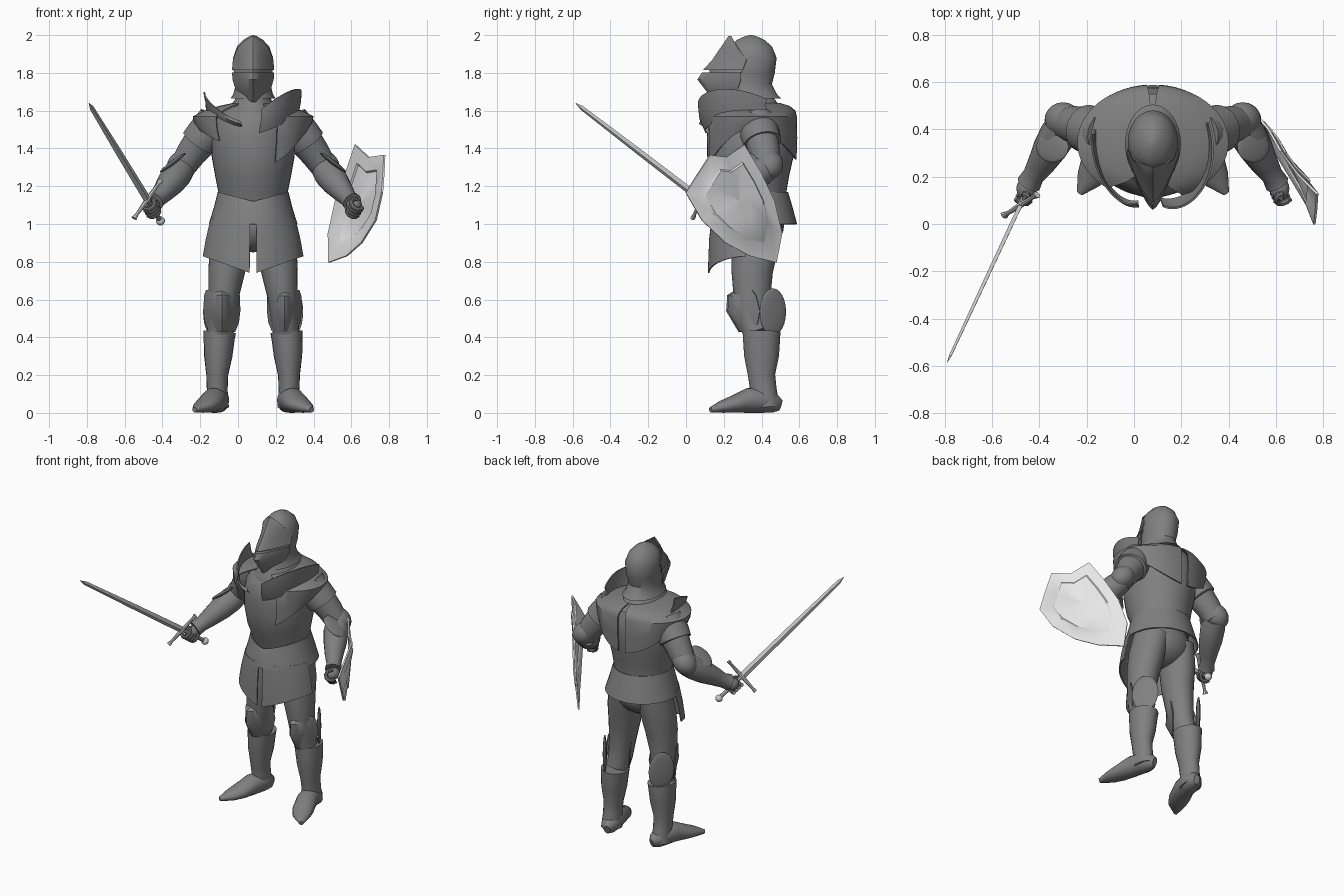
import bpy, bmesh
from math import sin, cos, pi, radians
from mathutils import Vector, Matrix
from mathutils.geometry import interpolate_bezier

if "Cube" in bpy.data.objects:
    bpy.data.objects.remove(bpy.data.objects["Cube"])

CX = 0.08      # the body is symmetric about this x
SIDES = {"left": 1, "right": -1}
parts = []


def material(name, v):
    m = bpy.data.materials.new(name)
    m.use_nodes = True
    m.diffuse_color = (v, v, v, 1)
    m.node_tree.nodes["Principled BSDF"].inputs["Base Color"].default_value = (v, v, v, 1)
    return m


ARMOUR = material("dark steel", 0.215)
BLADE = material("bright steel", 0.6)
SHIELD = material("pale steel", 0.8)


def finish(name, bm, mat, thick=0):
    bmesh.ops.recalc_face_normals(bm, faces=bm.faces)
    if thick:
        bmesh.ops.solidify(bm, geom=bm.faces[:], thickness=thick)
    me = bpy.data.meshes.new(name)
    bm.to_mesh(me)
    bm.free()
    me.materials.append(mat)
    ob = bpy.data.objects.new(name, me)
    bpy.context.collection.objects.link(ob)
    parts.append(ob)


def grid(name, rows, mat=ARMOUR, closed=False, caps=False, thick=0):
    """Skin rows of points; closed joins each row into a loop."""
    bm = bmesh.new()
    vs = [[bm.verts.new(p) for p in r] for r in rows]
    n = len(rows[0])
    for a, b in zip(vs, vs[1:]):
        for i in range(n if closed else n - 1):
            j = (i + 1) % n
            bm.faces.new((a[i], a[j], b[j], b[i]))
    if caps:
        bm.faces.new(vs[0])
        bm.faces.new(vs[-1])
    finish(name, bm, mat, thick)


def tube(name, pts, radii, ref, mat=ARMOUR, n=20):
    """Loft of ellipses along a path; radii are (sideways, along ref)."""
    pts = [Vector(p) for p in pts]
    rows = []
    for i, (p, (ra, rb)) in enumerate(zip(pts, radii)):
        t = (pts[min(i + 1, len(pts) - 1)] - pts[max(i - 1, 0)]).normalized()
        up = Vector(ref)
        up = (up - t * up.dot(t)).normalized()
        side = t.cross(up)
        rows.append([p + side * ra * cos(k * 2 * pi / n) + up * rb * sin(k * 2 * pi / n)
                     for k in range(n)])
    grid(name, rows, mat, closed=True, caps=True)


def arc(z, rx, yf, yb, a0=0, a1=360, n=40, hem=None):
    """Ellipse row around the body, angle measured from the front."""
    row = []
    full = abs(a1 - a0) >= 360
    for k in range(n):
        a = radians(a0 + (a1 - a0) * k / (n if full else n - 1))
        row.append((CX + rx * sin(a), (yf + yb) / 2 - (yb - yf) / 2 * cos(a),
                    hem(a) if hem else z))
    return row


def loft(name, rings):
    grid(name, [arc(*r) for r in rings], closed=True, caps=True)


def ridged(name, rings, x0, n=25, p=1.45):
    """Half shell with a ridge down its front; rings are (z, rx, front y, back y)."""
    rows = []
    for z, rx, yf, yb in rings:
        ss = [sin(pi * (k / (n - 1) - 0.5)) for k in range(n)]
        rows.append([(x0 + rx * s, yb + (yf - yb) * (1 - abs(s) ** p), z) for s in ss])
    grid(name, rows, thick=0.006)


def ball(name, c, r, normal=(0, 0, 1), mat=ARMOUR):
    bm = bmesh.new()
    rot = Vector(normal).to_track_quat('Z', 'Y').to_matrix().to_4x4()
    bmesh.ops.create_uvsphere(bm, u_segments=24, v_segments=14, radius=1,
                              matrix=Matrix.Translation(c) @ rot @ Matrix.Diagonal((*r, 1)))
    finish(name, bm, mat)


def mir(s, pts):
    return [Vector((CX + s * x, y, z)) for x, y, z in pts]


# Helmet with flared tail, and ridged visor with a recessed eye slit
loft("helmet", [(1.665, .118, .17, .505), (1.69, .104, .18, .48), (1.74, .092, .20, .455),
                (1.80, .102, .21, .47), (1.88, .106, .215, .48), (1.94, .085, .23, .455),
                (1.975, .052, .27, .415), (1.993, .022, .31, .375), (2.0, .004, .335, .35)])
ridged("visor", [(1.645, .045, .15, .24), (1.70, .09, .11, .27), (1.765, .109, .06, .29),
                 (1.802, .112, .085, .29), (1.803, .102, .125, .29), (1.814, .102, .125, .30),
                 (1.815, .112, .09, .30), (1.87, .107, .14, .32),
                 (1.93, .083, .18, .275), (1.965, .05, .205, .255), (1.995, .006, .225, .24)], CX)

# Gorget and torso
loft("gorget", [(1.72, .08, .20, .45), (1.66, .095, .17, .47), (1.62, .125, .15, .50), (1.57, .18, .14, .55)])
loft("breastplate", [(1.08, .18, .19, .53), (1.16, .182, .17, .53), (1.25, .20, .13, .545),
                     (1.36, .22, .112, .57), (1.46, .22, .11, .578), (1.54, .205, .118, .575),
                     (1.60, .16, .15, .55), (1.64, .10, .20, .48)])


# Waist skirt: a belt and back plate, with longer split plates in front
def waist(a):
    return 1.12 + .05 * (abs(sin(a)) if cos(a) > 0 else 1)


grid("waist_skirt", [arc(0, .187, .160, .54, hem=waist), arc(1.09, .207, .146, .564),
                     arc(1.0, .235, .128, .588)], closed=True, thick=.008)
for side, s in SIDES.items():
    grid(side + "_front_skirt", [arc(z, rx, yf, .56, s * 4, s * 84, 16, h) for z, rx, yf, h in
                                 [(1.03, .226, .134, None), (.92, .252, .122, None),
                                  (0, .268, .115, lambda a: .735 + .095 * abs(sin(a)))]], thick=.008)
ball("hips", (CX, .37, 1.0), (.19, .15, .15))

# Shoulder mantles, the left one reaching further over the chest
for side, s, start, drop in (("left", 1, 24, .21), ("right", -1, 38, .10)):
    def hem(a, drop=drop):
        return 1.50 - (drop if cos(a) > 0 else .16) * cos(a) ** 2
    rows = [arc(z, rx, yf, yb, s * start, s * 175, 24, h) for z, rx, yf, yb, h in
            [(1.64, .11, .17, .50, None), (1.625, .18, .135, .55, None),
             (1.60, .26, .112, .58, None), (1.57, .32, .102, .588, None),
             (0, .312, .10, .59, lambda a, h=hem: (h(a) + 1.57) / 2), (0, .29, .103, .586, hem)]]
    grid(side + "_shoulder_mantle", rows, thick=.008)


# Upright neck guards on the mantles, curved smoothly through four points
def guard_plate(name, low, high):
    def curve(pts):
        p, q, r, t = map(Vector, pts)
        return interpolate_bezier(p, (q * 18 - p * 5 - r * 9 + t * 2) / 6,
                                  (p * 2 - q * 9 + r * 18 - t * 5) / 6, t, 20)
    a, b = curve(low), curve(high)
    out = Vector((.25, -1, 0)).normalized() * .012
    grid(name, [a, [(u + v) / 2 + out for u, v in zip(a, b)], b], thick=.008)


guard_plate("left_neck_guard",
            [(.11, .105, 1.48), (.23, .13, 1.525), (.31, .25, 1.57), (.31, .43, 1.60)],
            [(.125, .07, 1.61), (.24, .09, 1.685), (.325, .22, 1.715), (.32, .43, 1.66)])
guard_plate("right_neck_guard",
            [(.02, .10, 1.52), (-.07, .13, 1.55), (-.14, .24, 1.59), (-.16, .40, 1.60)],
            [(.01, .09, 1.54), (-.08, .12, 1.59), (-.15, .23, 1.65), (-.175, .38, 1.70)])

# Sword line, also used to curl the fists
HILT = Vector((-.48, .08, 1.13))
TIP = Vector((-.79, -.585, 1.64))
AIM = (TIP - HILT).normalized()
CROSS = Vector((.14, .088, .2)).normalized()

for side, s in SIDES.items():
    # Leg, greave and foot
    tube(side + "_leg", mir(s, [(.10, .38, 1.02), (.125, .365, .88), (.14, .35, .75), (.155, .35, .62),
                                (.165, .36, .50), (.175, .38, .43)]),
         [(.10, .13), (.105, .125), (.097, .11), (.08, .098), (.072, .088), (.07, .08)], (0, 1, 0))
    tube(side + "_greave", mir(s, [(.177, .40, .43), (.18, .40, .39), (.185, .40, .30), (.19, .40, .20),
                                   (.19, .41, .12), (.19, .42, .03)]),
         [(.086, .10), (.082, .098), (.075, .092), (.058, .072), (.055, .07), (.062, .075)], (0, 1, 0))
    tube(side + "_foot", mir(s, [(.17, .50, .04), (.178, .47, .05), (.19, .41, .066), (.21, .33, .066),
                                 (.24, .25, .045), (.27, .19, .032), (.31, .13, .016)]),
         [(.02, .03), (.05, .05), (.065, .066), (.065, .066), (.068, .045), (.055, .032), (.014, .014)], (0, 0, 1))
    # Knee cap with side wing
    ridged(side + "_knee_cap", [(.65, .08, .27, .35), (.62, .09, .225, .37), (.54, .092, .22, .39),
                                (.48, .085, .255, .38), (.43, .065, .285, .36)], CX + s * .165)
    ball(side + "_knee_wing", (CX + s * .215, .46, .535), (.085, .125, .013), (s * .82, .57, 0))
    # Upper arm with overlapping bands, elbow and forearm
    tube(side + "_upper_arm", mir(s, [(.20, .38, 1.56), (.25, .39, 1.48), (.285, .405, 1.43), (.286, .405, 1.428),
                                      (.33, .42, 1.37), (.375, .43, 1.30)]),
         [(.09, .09), (.105, .10), (.102, .10), (.088, .088), (.08, .08), (.07, .07)], (0, 0, 1))
    ball(side + "_elbow_cap", (CX + s * .38, .44, 1.315), (.075, .085, .07), (s, 0, 1))
    ball(side + "_elbow_wing", (CX + s * .425, .325, 1.325), (.065, .085, .012), (s * .6, 0, .8))
    tube(side + "_forearm", mir(s, [(.375, .43, 1.30), (.40, .38, 1.265), (.435, .32, 1.22), (.475, .25, 1.17),
                                    (.505, .205, 1.135), (.525, .17, 1.115)]),
         [(.07, .07), (.078, .078), (.073, .073), (.058, .058), (.046, .046), (.052, .052)], (0, 0, 1))
    # Gauntlet with curled fingers
    flip = Vector((-s, 1, 1))
    aim, cross = AIM * flip, CROSS * flip
    out = aim.cross(cross)
    fist = mir(s, [(.54, .135, 1.085)])[0]
    ball(side + "_hand", fist + Vector((-s * .005, .015, .012)), (.042, .05, .038))
    for k in range(4):
        c = fist + aim * (k - 1.5) * .023
        tube(f"{side}_finger_{k + 1}",
             [c + (cross * cos(t * .6) + out * sin(t * .6) * s) * .034 for t in range(-1, 7)],
             [(.012, .012)] * 8, aim, n=8)
    tube(side + "_thumb", [fist + cross * .02 + out * .02, fist + aim * .03 + cross * .035,
                           fist + aim * .055 + cross * .02], [(.014, .014)] * 2 + [(.008, .008)], out, n=8)

# Sword
tube("sword_blade", [HILT, HILT.lerp(TIP, .5), HILT.lerp(TIP, .95), TIP],
     [(.009, .023), (.008, .02), (.006, .014), (.001, .001)], CROSS, BLADE, n=4)
tube("sword_grip", [HILT, HILT - AIM * .1, HILT - AIM * .19], [(.013, .013)] * 3, CROSS, BLADE, n=10)
tube("sword_cross_guard", [HILT + CROSS * d for d in (-.13, -.10, 0, .10, .13)],
     [(.018, .012), (.009, .009), (.014, .014), (.009, .009), (.018, .012)], AIM, BLADE, n=8)
ball("sword_pommel", HILT - AIM * .20, (.024, .024, .022), AIM, BLADE)

# Shield: outline with a raised inner field
rim = [Vector(p) for p in [(.625, .31, 1.42), (.695, .215, 1.355), (.78, .13, 1.365), (.775, .06, 1.26),
                           (.768, .0, 1.165), (.735, .085, 1.02), (.66, .21, .90), (.58, .34, .83),
                           (.485, .48, .795), (.483, .51, .95), (.52, .47, 1.12), (.575, .40, 1.27)]]
mid = sum(rim, Vector()) / len(rim)
face = Vector((.87, .47, .1)).normalized()
grid("shield", [[mid + (p - mid) * k + face * h for p in rim] for k, h in
                ((1, 0), (.69, .008), (.65, .017), (.3, .021), (.001, .022))],
     SHIELD, closed=True, thick=.01)

# Smooth shading with sharp edges kept
bpy.ops.object.select_all(action='DESELECT')
for ob in parts:
    ob.select_set(True)
bpy.context.view_layer.objects.active = parts[0]
bpy.ops.object.shade_smooth_by_angle(angle=radians(35))
